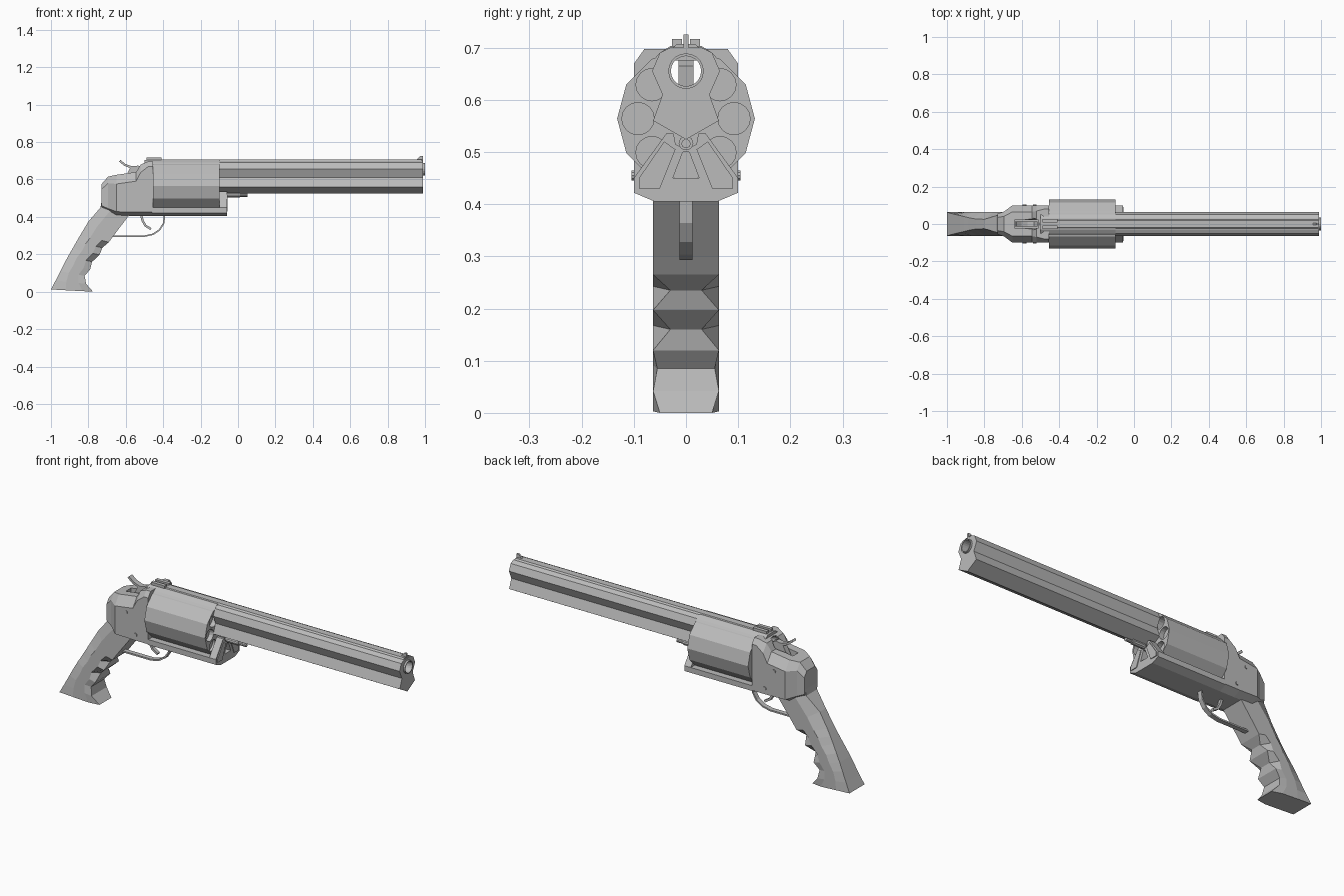
import bpy, bmesh, math
from mathutils import Vector

old = bpy.data.objects.get("Cube")
if old:
    bpy.data.objects.remove(old, do_unlink=True)

GREY = (0.5, 0.5, 0.5, 1)
steel = bpy.data.materials.new("plain grey")
steel.use_nodes = True
steel.diffuse_color = GREY
steel.node_tree.nodes["Principled BSDF"].inputs["Base Color"].default_value = GREY


def loft(name, rings):
    """Skin a closed solid through rings of equal point count."""
    bm = bmesh.new()
    vs = [[bm.verts.new(p) for p in r] for r in rings]
    n = len(vs[0])
    for a, b in zip(vs, vs[1:]):
        for i in range(n):
            j = (i + 1) % n
            bm.faces.new((a[i], a[j], b[j], b[i]))
    bm.faces.new(vs[0][::-1])
    bm.faces.new(vs[-1])
    bmesh.ops.recalc_face_normals(bm, faces=bm.faces)
    me = bpy.data.meshes.new(name)
    bm.to_mesh(me)
    bm.free()
    me.materials.append(steel)
    ob = bpy.data.objects.new(name, me)
    bpy.context.collection.objects.link(ob)
    return ob


def mirrored(half):
    """Close a half profile of (y, z) by reflecting it in y."""
    return half + [(-y, z) for y, z in reversed(half) if y > 0]


def prism_x(name, half, x0, x1):
    prof = mirrored(half)
    return loft(name, [[(x, y, z) for y, z in prof] for x in (x0, x1)])


def prism_y(name, prof, y0, y1):
    return loft(name, [[(x, y, z) for x, z in prof] for y in (y0, y1)])


def rod(name, x0, x1, y, z, r, n=20, turn=0.0):
    ang = [turn + math.tau * i / n for i in range(n)]
    return loft(name, [[(x, y + r * math.cos(a), z + r * math.sin(a)) for a in ang]
                       for x in (x0, x1)])


def box(name, x0, x1, y0, y1, z0, z1):
    return prism_y(name, [(x0, z0), (x1, z0), (x1, z1), (x0, z1)], y0, y1)


def cut(ob, *cutters):
    """Subtract cutters, bake the result and discard them."""
    for c in cutters:
        m = ob.modifiers.new("cut", "BOOLEAN")
        m.operation, m.solver, m.object = "DIFFERENCE", "EXACT", c
    bpy.context.view_layer.update()
    me = bpy.data.meshes.new_from_object(
        ob.evaluated_get(bpy.context.evaluated_depsgraph_get()))
    ob.modifiers.clear()
    ob.data = me
    for c in cutters:
        bpy.data.objects.remove(c, do_unlink=True)


def band(name, pts, thick, half_width):
    """Flat strip following a path in the xz plane."""
    pts = [Vector(p) for p in pts]
    rings = []
    for i, p in enumerate(pts):
        d = (pts[min(i + 1, len(pts) - 1)] - pts[max(i - 1, 0)]).normalized()
        s = Vector((-d.y, d.x)) * thick / 2
        a, b = p + s, p - s
        w = half_width
        rings.append([(a.x, -w, a.y), (a.x, w, a.y), (b.x, w, b.y), (b.x, -w, b.y)])
    return loft(name, rings)


BORE_Z, AXIS_Z = 0.655, 0.564

# Barrel with waisted sides, bore and muzzle ring
barrel = prism_x("barrel", [(0.03, 0.70), (0.05, 0.69), (0.065, 0.655), (0.045, 0.61),
                            (0.063, 0.56), (0, 0.524)], -0.10, 0.99)
cut(barrel, rod("bore_cutter", -0.2, 1.1, 0, BORE_Z, 0.031))
ring = rod("muzzle_ring", 0.97, 1.0, 0, BORE_Z, 0.034)
cut(ring, rod("ring_cutter", 0.9, 1.1, 0, BORE_Z, 0.029))

# Top strap, rib and sights
prism_x("top_strap", [(0.03, 0.703), (0.05, 0.69), (0.064, 0.675), (0.04, 0.675)], -0.50, -0.10)
prism_x("top_rib", [(0.018, 0.707), (0.028, 0.697)], -0.48, 0.985)
prism_y("front_sight", [(0.95, 0.70), (0.988, 0.70), (0.988, 0.725), (0.975, 0.725)], -0.005, 0.005)
for side in (-1, 1):
    box("rear_sight", -0.49, -0.41, side * 0.008, side * 0.027, 0.69, 0.717)

# Twelve-sided cylinder with eight chambers
drum = rod("cylinder", -0.455, -0.10, 0, AXIS_Z, 0.132, 12)
holes = []
for i in range(8):
    a = math.tau * i / 8
    start = -0.5 if i in (1, 2) else -0.125
    holes.append(rod("chamber_cutter", start, 0, 0.092 * math.cos(a),
                     AXIS_Z + 0.092 * math.sin(a), 0.031, 16))
cut(drum, *holes)
rod("cylinder_pin", -0.47, -0.09, 0, AXIS_Z, 0.03, 12)

# Rear frame: stations of x, half width, bottom, top, top chamfer
stations = [(-0.73, 0.055, 0.44, 0.575, 0.02), (-0.695, 0.066, 0.425, 0.615, 0.025),
            (-0.65, 0.10, 0.408, 0.625, 0.035), (-0.545, 0.10, 0.405, 0.64, 0.035),
            (-0.52, 0.10, 0.405, 0.68, 0.03), (-0.48, 0.10, 0.405, 0.697, 0.02),
            (-0.455, 0.10, 0.405, 0.697, 0.02)]
rings = []
for x, w, zb, zt, c in stations:
    half = [(w - c, zt), (w, zt - c * 1.4), (w, zb + 0.02), (w * 0.6, zb)]
    rings.append([(x, y, z) for y, z in mirrored(half)])
frame = loft("frame", rings)
cut(frame, rod("breech_cutter", -0.6, -0.4, 0, BORE_Z, 0.031),
    box("hammer_slot_cutter", -0.64, -0.51, -0.022, 0.022, 0.60, 0.75))

# Lower strap and forward bracket with a triangular window
prism_x("lower_strap", [(0.10, 0.45), (0.10, 0.422), (0.06, 0.405)], -0.46, -0.06)
bracket = prism_x("front_bracket", [(0.038, 0.535), (0.10, 0.45), (0.10, 0.422),
                                    (0.06, 0.405)], -0.098, -0.06)
cut(bracket, prism_x("window_cutter", [(0.006, 0.50), (0.036, 0.422)], -0.12, 0),
    prism_x("notch_cutter", [(0.028, 0.56), (0.02, 0.515), (0, 0.505)], -0.12, 0))
for side in (-1, 1):
    panel = [(0.042, 0.52), (0.09, 0.45), (0.09, 0.43), (0.05, 0.43), (0.02, 0.505)]
    loft("bracket_panel", [[(x, side * y, z) for y, z in panel] for x in (-0.065, -0.056)])

# Ejector rod
rod("ejector_rod", -0.10, 0.05, 0, 0.516, 0.009, 10)
rod("ejector_collar", -0.06, 0.01, 0, 0.517, 0.014, 10)

# Hammer and spur
prism_y("hammer", [(-0.61, 0.60), (-0.525, 0.60), (-0.515, 0.665), (-0.535, 0.675),
                   (-0.575, 0.665)], -0.014, 0.014)
band("hammer_spur", [(-0.53, 0.665), (-0.57, 0.665), (-0.605, 0.678), (-0.632, 0.70)], 0.012, 0.014)

# Trigger and guard
band("trigger", [(-0.52, 0.42), (-0.51, 0.38), (-0.495, 0.353), (-0.465, 0.335)], 0.012, 0.009)
band("trigger_guard", [(-0.69, 0.297), (-0.50, 0.297), (-0.455, 0.307), (-0.42, 0.33),
                       (-0.398, 0.365), (-0.392, 0.412)], 0.008, 0.0125)

# Frame screws
for x, z in ((-0.585, 0.56), (-0.53, 0.455)):
    for side in (-1, 1):
        prof = [(x + 0.01 * math.cos(k * math.tau / 10), z + 0.01 * math.sin(k * math.tau / 10))
                for k in range(10)]
        prism_y("frame_screw", prof, side * 0.095, side * 0.104)

# Grip: back point, front point, back and front half widths
grip = [((-0.715, 0.575), (-0.57, 0.45), 0.05, 0.062), ((-0.735, 0.45), (-0.585, 0.405), 0.045, 0.063),
        ((-0.80, 0.375), (-0.665, 0.30), 0.025, 0.063), ((-0.845, 0.30), (-0.69, 0.265), 0.027, 0.063),
        ((-0.865, 0.265), (-0.725, 0.235), 0.03, 0.03), ((-0.885, 0.23), (-0.74, 0.197), 0.034, 0.063),
        ((-0.908, 0.19), (-0.78, 0.16), 0.04, 0.03), ((-0.93, 0.15), (-0.79, 0.12), 0.045, 0.063),
        ((-0.95, 0.11), (-0.82, 0.085), 0.05, 0.055), ((-0.975, 0.06), (-0.812, 0.042), 0.056, 0.063),
        ((-1.0, 0.012), (-0.775, 0.0), 0.063, 0.05)]
rings = []
for b, f, wb, wf in grip:
    b, f = Vector(b), Vector(f)
    row = [(b, wb), (b.lerp(f, 0.35), 0.063), (b.lerp(f, 0.75), 0.063), (f, wf)]
    rings.append([(p.x, w, p.y) for p, w in row] + [(p.x, -w, p.y) for p, w in reversed(row)])
loft("grip", rings)
